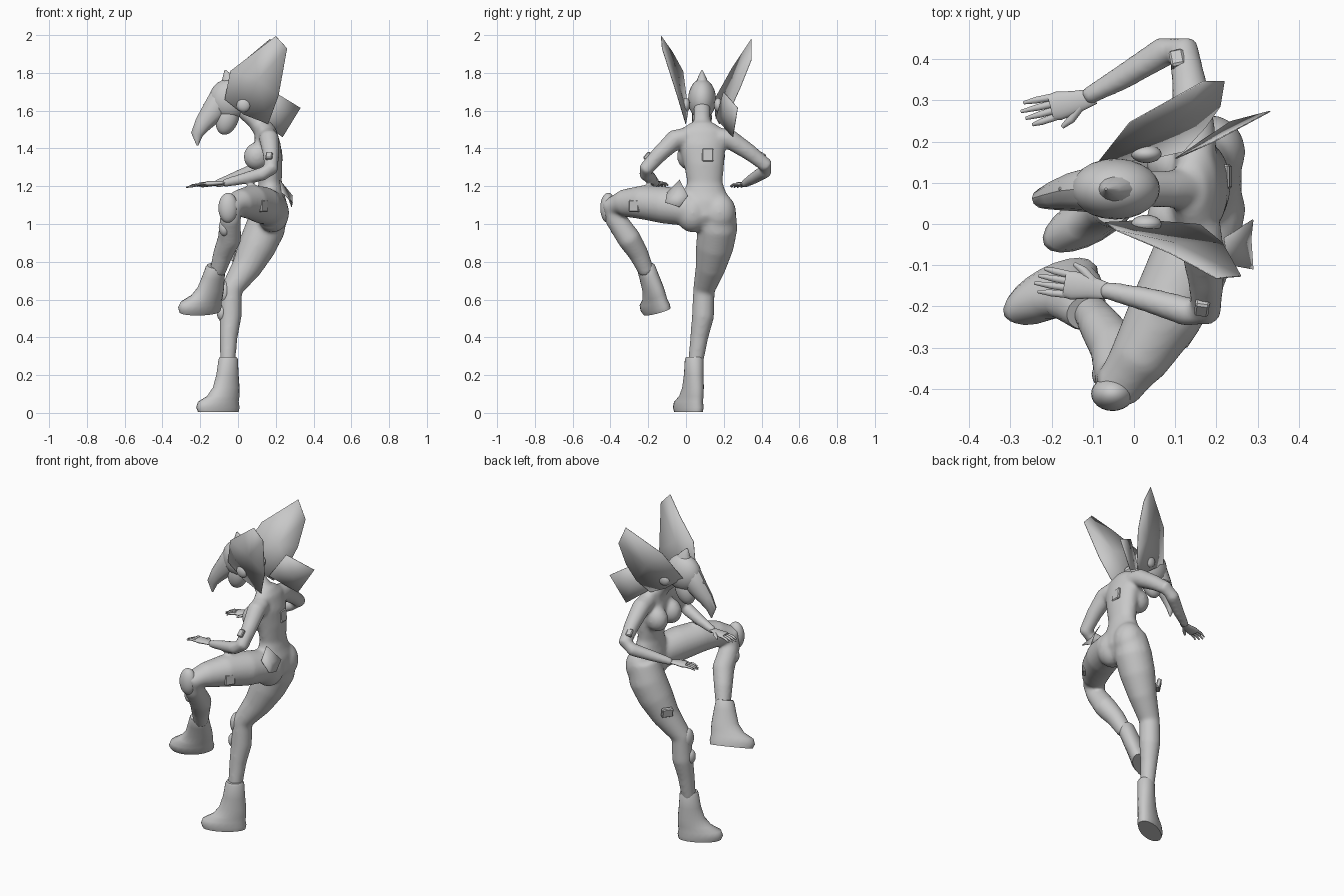
import bpy, bmesh, math
from mathutils import Vector, Matrix

if "Cube" in bpy.data.objects:
    bpy.data.objects.remove(bpy.data.objects["Cube"])

grey = bpy.data.materials.new("light grey")
grey.use_nodes = True
grey.diffuse_color = (0.58, 0.58, 0.58, 1)
grey.node_tree.nodes["Principled BSDF"].inputs["Base Color"].default_value = grey.diffuse_color

X, Y, Z = Vector((1, 0, 0)), Vector((0, 1, 0)), Vector((0, 0, 1))


def make_object(name, bm, smooth=True, crease=50):
    """Turn a bmesh into a named object with the shared material."""
    bmesh.ops.recalc_face_normals(bm, faces=bm.faces)
    mesh = bpy.data.meshes.new(name)
    bm.to_mesh(mesh)
    bm.free()
    mesh.materials.append(grey)
    obj = bpy.data.objects.new(name, mesh)
    bpy.context.collection.objects.link(obj)
    if smooth:
        mesh.shade_smooth()
        mesh.set_sharp_from_angle(angle=math.radians(crease))
    return obj


def skin_rings(bm, rings):
    """Bridge vertex rings and close both ends."""
    loops = [[bm.verts.new(point) for point in ring] for ring in rings]
    count = len(loops[0])
    for low, high in zip(loops, loops[1:]):
        for i in range(count):
            j = (i + 1) % count
            bm.faces.new((low[i], low[j], high[j], high[i]))
    bm.faces.new(loops[0][::-1])
    bm.faces.new(loops[-1])


def ellipse(centre, u, v, ru, rv, sides=20):
    angles = [math.tau * i / sides for i in range(sides)]
    return [centre + u * ru * math.cos(a) + v * rv * math.sin(a) for a in angles]


def tube(bm, path, ref=X, flat=1.0, sides=20):
    """Round limb through (x, y, z, radius) stations; flat squashes it along ref."""
    points = [Vector(p[:3]) for p in path]
    rings = []
    for i, point in enumerate(points):
        tangent = points[min(i + 1, len(points) - 1)] - points[max(i - 1, 0)]
        side = tangent.cross(ref).normalized()
        up = side.cross(tangent).normalized()
        rings.append(ellipse(point, side, up, path[i][3], path[i][3] * flat, sides))
    skin_rings(bm, rings)


def stack(bm, stations):
    """Level ellipses from (x, y, z, x radius, y radius) stations."""
    skin_rings(bm, [ellipse(Vector(s[:3]), X, Y, s[3], s[4]) for s in stations])


def ball(bm, centre, radii, tilt=0.0):
    matrix = (Matrix.Translation(centre) @ Matrix.Rotation(tilt, 4, "Y")
              @ Matrix.Diagonal((*radii, 1)))
    bmesh.ops.create_uvsphere(bm, u_segments=24, v_segments=14, radius=1, matrix=matrix)


# Body: overlapping volumes fused into one smooth skin
body = bmesh.new()
stack(body, [(.17, .1, .97, .05, .07), (.178, .105, 1.04, .085, .148),
             (.175, .105, 1.12, .083, .138), (.172, .1, 1.17, .07, .112),
             (.17, .1, 1.22, .062, .094), (.165, .095, 1.32, .07, .108),
             (.155, .085, 1.42, .072, .125), (.15, .085, 1.5, .054, .117),
             (.135, .085, 1.54, .04, .055)])
tube(body, [(.14, .085, 1.49, .055), (.09, .085, 1.55, .046), (.01, .085, 1.62, .045)], Y)
for side in (-1, 1):
    ball(body, (.1, .08 + side * .066, 1.36), (.07, .062, .075), .4)
    ball(body, (.185, .105 + side * .07, 1.06), (.086, .09, .105))
standing_leg = [(.175, .17, 1.09, .093), (.145, .167, .98, .106), (.1, .152, .88, .1),
                (.045, .13, .77, .08), (-.035, .095, .65, .058), (-.04, .09, .51, .059),
                (-.05, .07, .4, .048), (-.055, .05, .26, .04)]
raised_leg = [(.18, .03, 1.08, .092), (.13, -.11, 1.1, .099), (.07, -.23, 1.115, .091),
              (.01, -.33, 1.11, .073), (-.035, -.39, 1.09, .061), (-.04, -.375, 1.03, .056),
              (-.045, -.3, .92, .063), (-.08, -.25, .84, .053), (-.11, -.205, .74, .042)]
right_arm = [(.15, .17, 1.46, .051), (.145, .23, 1.45, .053), (.135, .335, 1.38, .044),
             (.12, .425, 1.31, .039), (.075, .42, 1.28, .038), (-.03, .355, 1.24, .031),
             (-.12, .305, 1.21, .022)]
left_arm = [(.16, .0, 1.46, .051), (.165, -.055, 1.45, .053), (.175, -.14, 1.37, .044),
            (.175, -.213, 1.29, .039), (.13, -.213, 1.265, .037), (.03, -.183, 1.24, .031),
            (-.08, -.158, 1.215, .022)]
for leg in (standing_leg, raised_leg):
    tube(body, leg)
for arm in (right_arm, left_arm):
    tube(body, arm, Z)
body = make_object("body", body)
remesh = body.modifiers.new("fuse", "REMESH")
remesh.mode = "VOXEL"
remesh.voxel_size = .009
remesh.use_smooth_shade = True
soften = body.modifiers.new("soften", "SMOOTH")
soften.iterations = 15


# Hands: flat palm, four fingers and an inward thumb
def hand(name, wrist, heading, thumb):
    bm = bmesh.new()
    ahead = Vector(heading).normalized()
    across = Z.cross(ahead).normalized() * thumb
    start = Vector(wrist)

    def spot(forward, sideways, radius, drop=0.0):
        return (*(start + ahead * forward + across * sideways - Z * drop), radius)

    tube(bm, [spot(-.02, 0, .019), spot(.03, .002, .028), spot(.07, 0, .035),
              spot(.09, 0, .032)], Z, .4)
    for finger in range(4):
        slot = finger - 1.5
        reach = .165 - abs(slot - .3) * .012
        tube(bm, [spot(.08, slot * -.016, .009), spot(.12, slot * -.018, .008),
                  spot(reach, slot * -.019, .004, .01)], Z, .8, 8)
    tube(bm, [spot(.02, .015, .011), spot(.05, .04, .01), spot(.075, .052, .005, .008)],
         Z, .8, 8)
    make_object(name, bm)


hand("right_hand", (-.115, .305, 1.212), (-.95, -.25, -.05), 1)
hand("left_hand", (-.08, -.16, 1.218), (-.98, .16, -.06), -1)


# Boots: tapered shaft widening into a long foot
def boot(name, sole, up, heading, shaft):
    up = Vector(up).normalized()
    across = up.cross(Vector(heading)).normalized()
    ahead = across.cross(up)
    profile = [(.06, 0, .12, .054), (.063, .025, .128, .059), (.06, .055, .12, .056),
               (.03, .085, .094, .052), (.012, .13, .076, .05), (.004, .2, .062, .048),
               (0, shaft, .053, .048), (0, shaft + .012, .046, .042)]
    bm = bmesh.new()
    skin_rings(bm, [ellipse(Vector(sole) + ahead * f + up * h, ahead, across, length, width)
                    for f, h, length, width in profile])
    make_object(name, bm, crease=60)


boot("standing_boot", (-.052, .043, .004), (0, 0, 1), (-.88, -.5, 0), .28)
boot("raised_boot", (-.15, -.125, .54), (.12, -.34, .9), (-.84, -.48, 0), .245)

# Head: skull, jaw and ear caps
bm = bmesh.new()
ball(bm, (-.045, .085, 1.66), (.108, .074, .108), .5)
ball(bm, (-.055, .085, 1.565), (.06, .052, .095), .3)
make_object("head", bm)
for name, y in (("left_ear_cap", .0), ("right_ear_cap", .17)):
    bm = bmesh.new()
    ball(bm, (.03, y, 1.63), (.037, .022, .037))
    make_object(name, bm)

# Helmet: beaked visor and crown ridge
bm = bmesh.new()
tube(bm, [(-.03, .085, 1.73, .05), (-.08, .085, 1.665, .074), (-.135, .08, 1.59, .062),
          (-.185, .07, 1.53, .046), (-.217, .062, 1.475, .032), (-.215, .058, 1.415, .004)],
     Y, .8, 12)
tube(bm, [(-.035, .085, 1.69, .065), (-.045, .085, 1.74, .05), (-.058, .085, 1.785, .024),
          (-.068, .085, 1.815, .004)], Y, .75, 12)
tube(bm, [(-.1, .085, 1.66, .06), (-.135, .085, 1.715, .004)], Y, .6, 12)
tube(bm, [(-.14, .085, 1.6, .045), (-.182, .085, 1.635, .004)], Y, .6, 12)
make_object("beaked_helmet", bm, crease=35)


# Thin sheets: head wings, back plate and hip plate
def sheet(name, outline):
    bm = bmesh.new()
    verts = [bm.verts.new(p) for p in outline]
    hub = bm.verts.new(sum((v.co for v in verts), Vector()) / len(verts))
    for a, b in zip(verts, verts[1:] + verts[:1]):
        bm.faces.new((a, b, hub))
    obj = make_object(name, bm)
    obj.modifiers.new("thickness", "SOLIDIFY").thickness = .003


sheet("left_head_wing", [(-.07, .005, 1.66), (-.04, -.015, 1.81), (.09, -.07, 1.91),
                         (.2, -.13, 1.995), (.26, -.125, 1.93), (.215, -.045, 1.68),
                         (.16, .0, 1.53), (.03, .01, 1.58)])
sheet("right_head_wing", [(-.085, .15, 1.66), (-.01, .245, 1.83), (.17, .345, 1.98),
                          (.22, .345, 1.87), (.21, .285, 1.72), (.175, .235, 1.61),
                          (.12, .175, 1.53), (.03, .155, 1.57)])
sheet("back_plate", [(.19, .2, 1.7), (.33, .275, 1.615), (.235, .25, 1.46), (.1, .16, 1.56)])
sheet("hip_plate", [(.22, -.035, 1.235), (.29, .01, 1.15), (.285, -.035, 1.09),
                    (.29, -.11, 1.115), (.23, -.1, 1.17)])


# Square body panels, turned to face outward
def panel(name, centre, normal, width, height):
    out = Vector(normal).normalized()
    side = out.cross(Z).normalized()
    axes = Matrix((side, out, side.cross(out))).transposed().to_4x4()
    bm = bmesh.new()
    bmesh.ops.create_cube(bm, size=1, matrix=Matrix.Translation(centre) @ axes
                          @ Matrix.Diagonal((width, .025, height, 1)))
    obj = make_object(name, bm, smooth=False)
    obj.modifiers.new("soft_edges", "BEVEL").width = .005


panel("back_panel", (.222, .115, 1.365), (1, 0, .1), .06, .07)
panel("raised_thigh_panel", (.133, -.272, 1.095), (.83, -.55, 0), .06, .065)
panel("standing_thigh_panel", (-.012, .2, .83), (-.8, .6, -.2), .065, .055)
panel("right_arm_panel", (.105, .4, 1.365), (-.1, .5, .8), .035, .045)
panel("left_arm_panel", (.165, -.203, 1.36), (-.1, -.7, .6), .035, .045)

# Knee pads with smaller guards beneath
for name, centre, radii in (("standing_knee_pad", (-.07, .082, .64), (.03, .042, .06)),
                            ("standing_shin_guard", (-.086, .075, .53), (.026, .03, .042)),
                            ("raised_knee_pad", (-.052, -.412, 1.085), (.052, .042, .08)),
                            ("raised_shin_guard", (-.07, -.365, .98), (.032, .035, .045))):
    bm = bmesh.new()
    ball(bm, centre, radii)
    make_object(name, bm)
